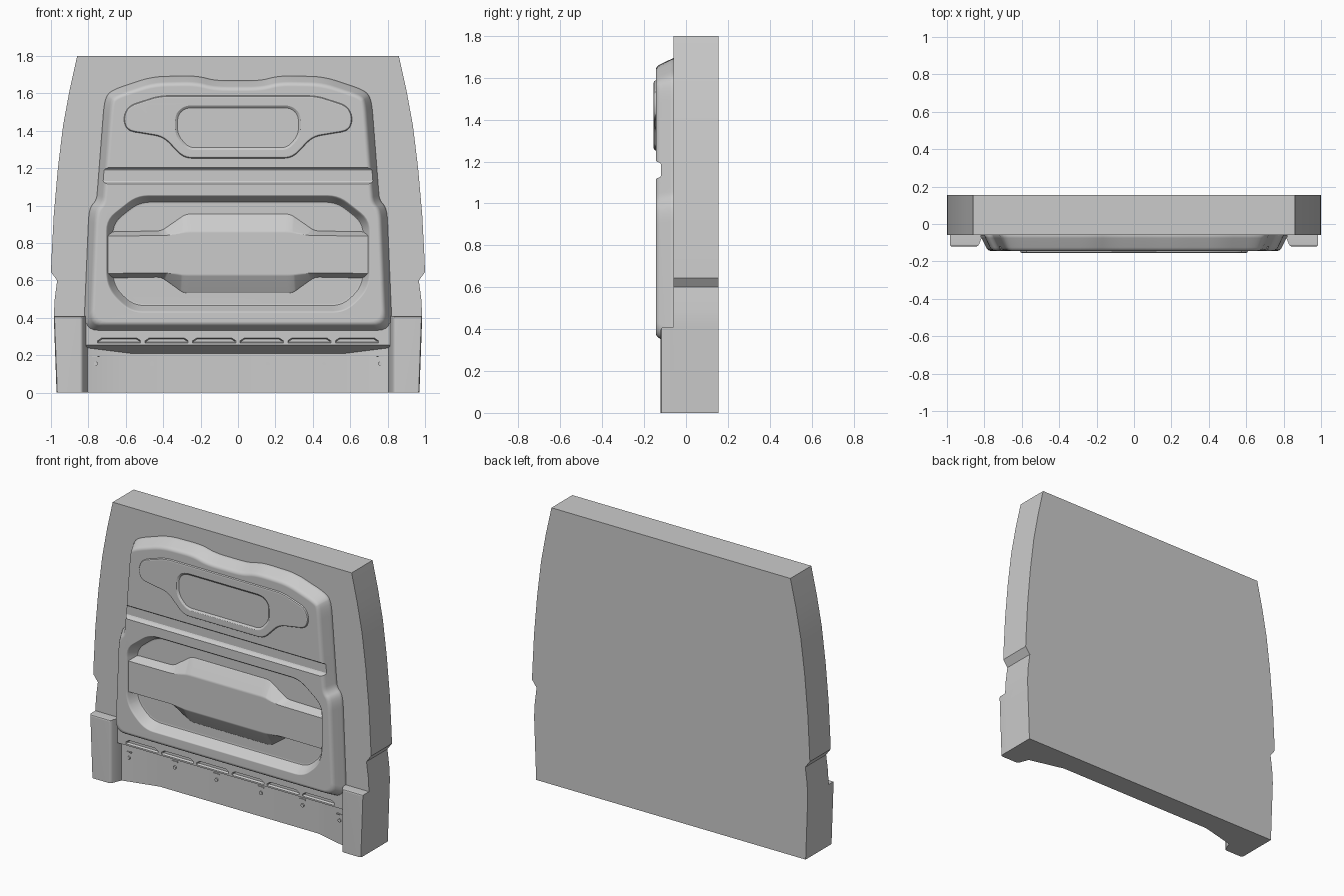
import bpy, bmesh
from mathutils import Vector
from math import radians

if "Cube" in bpy.data.objects:
    bpy.data.objects.remove(bpy.data.objects["Cube"])


def mirrored(half):
    """Right-hand points (top to bottom) -> full symmetric outline."""
    return half + [(-x, z) for x, z in reversed(half)]


def outline(pts, off=0.0, r=0.0, n=5):
    """Inset a clockwise outline by off and round its corners."""
    P = [Vector(p) for p in pts]
    N = len(P)
    q = []
    for i, p in enumerate(P):
        a, b = (p - P[i - 1]).normalized(), (P[(i + 1) % N] - p).normalized()
        n1, n2 = Vector((a.y, -a.x)), Vector((b.y, -b.x))
        q.append(p + (n1 + n2) / max(1 + n1.dot(n2), 0.3) * off)
    if r == 0:
        return q
    res = []
    for i, p in enumerate(q):
        u, v = q[i - 1] - p, q[(i + 1) % N] - p
        a = p + u.normalized() * min(r, u.length * 0.45)
        b = p + v.normalized() * min(r, v.length * 0.45)
        for k in range(n + 1):
            t = k / n
            res.append(a * (1 - t) ** 2 + p * 2 * t * (1 - t) + b * t * t)
    return res


def skin(name, rings):
    """Closed solid through a stack of matching rings of 3D points."""
    bm = bmesh.new()
    R = [[bm.verts.new(p) for p in ring] for ring in rings]
    m = len(R[0])
    for A, B in zip(R, R[1:]):
        for i in range(m):
            j = (i + 1) % m
            bm.faces.new((A[i], A[j], B[j], B[i]))
    bm.faces.new(R[0])
    bm.faces.new(R[-1])
    bmesh.ops.recalc_face_normals(bm, faces=bm.faces[:])
    me = bpy.data.meshes.new(name)
    bm.to_mesh(me)
    bm.free()
    ob = bpy.data.objects.new(name, me)
    bpy.context.collection.objects.link(ob)
    return ob


def loft(name, pts, layers, r=0.0):
    """Press an outline through (inset, y) layers."""
    return skin(name, [[(p.x, y, p.y) for p in outline(pts, o, r)] for o, y in layers])


def cut(ob, cutter):
    bpy.context.view_layer.objects.active = ob
    m = ob.modifiers.new("cut", 'BOOLEAN')
    m.operation, m.solver, m.object = 'DIFFERENCE', 'EXACT', cutter
    bpy.ops.object.modifier_apply(modifier=m.name)
    bpy.data.objects.remove(cutter, do_unlink=True)


# Main wall slab
body = loft("wall_slab", mirrored([
    (.86, 1.8), (.9, 1.62), (.935, 1.43), (.963, 1.2), (.985, .95), (.997, .72),
    (1.0, .645), (.967, .6), (.98, .5), (.985, .41), (.97, 0)]),
    [(0, .155), (0, -.06)])

# Recessed skirt along the bottom, with sloping roof
foot = [(-.81, -.3), (.81, -.3), (.81, -.05), (.57, .01), (-.57, .01), (-.81, -.05)]
cut(body, skin("skirt_cutter", [[(x, y, -.1) for x, y in foot],
                                [(x, y, .215 - .5 * y) for x, y in foot]]))

# Vent strip with six slots
prof = [(-.05, .24), (-.08, .255), (-.08, .37), (-.05, .37)]
strip = skin("vent_strip", [[(x, y, z) for y, z in prof] for x in (-.812, .812)])
for i in range(6):
    c = -.635 + .254 * i
    slot = [(c - .095, .292), (c + .095, .292), (c + .115, .278), (c + .115, .265),
            (c - .115, .265), (c - .115, .278)]
    cut(strip, loft("slot_cutter", slot, [(0, -.2), (0, -.08), (.006, -.066)]))

# Fixing bolts and tabs on the skirt
for x in (-.76, -.46, -.16, .16, .46, .76):
    y = .01 - max(0, abs(x) - .57) * .25
    bpy.ops.mesh.primitive_cylinder_add(vertices=16, radius=.011, depth=.016,
                                        location=(x, y, .155), rotation=(radians(90), 0, 0))
    bpy.context.object.name = "skirt_bolt"
    loft("skirt_tab", [(x - .02, .197), (x + .02, .197), (x + .02, .19), (x - .02, .19)],
         [(0, y + .01), (0, y - .006)])

# Corner pillars
for s in (1, -1):
    def ring(y, inner, d):
        return [(s * inner, y, 0), (s * (.97 - d), y, 0), (s * (.985 - d), y, .41 - d),
                (s * inner, y, .41 - d)]
    skin("corner_pillar", [ring(.05, .805, 0), ring(-.05, .805, 0), ring(-.108, .828, 0),
                           ring(-.117, .835, .004), ring(-.121, .845, .012)])

# Raised panel with rolled edges
panel = loft("raised_panel", mirrored([
    (.12, 1.668), (.22, 1.695), (.46, 1.69), (.685, 1.615), (.715, 1.56), (.752, 1.08),
    (.757, 1.03), (.797, .985), (.825, .325)]),
    [(0, .0), (0, -.062), (.006, -.075), (.03, -.125), (.037, -.136), (.046, -.142), (.056, -.144)],
    r=.07)

# Groove across the panel
cut(panel, loft("groove_cutter", [(-.9, 1.203), (.9, 1.203), (.9, 1.117), (-.9, 1.117)],
                [(-.003, -.3), (-.003, -.146), (.003, -.139), (.01, -.123), (.016, -.119)]))

# Big octagonal recess in the lower half
cut(panel, loft("recess_cutter", mirrored([
    (.54, 1.055), (.705, .925), (.705, .6), (.67, .52), (.57, .43)]),
    [(-.006, -.3), (-.006, -.146), (.002, -.141), (.008, -.134), (.03, -.088), (.036, -.08), (.046, -.077)],
    r=.06))

# Platform crossing the recess, its slopes widening in the middle
base = mirrored([(.28, .955), (.41, .865), (.725, .86), (.725, .612), (.41, .618), (.29, .532)])
top = mirrored([(.27, .855), (.39, .84), (.725, .838), (.725, .638), (.40, .64), (.28, .635)])
A, B = outline(base, 0, .025), outline(top, 0, .025)
skin("recess_platform", [[(*p.lerp(q, t),) and (p.lerp(q, t).x, y, p.lerp(q, t).y)
                          for p, q in zip(A, B)]
                         for t, y in ((0, -.05), (0, -.077), (.08, -.083), (.88, -.127), (1, -.132))])

# Upper boss with its octagonal window recess
boss = loft("upper_boss", mirrored([
    (.42, 1.588), (.585, 1.535), (.615, 1.47), (.595, 1.40), (.40, 1.368), (.29, 1.253)]),
    [(0, -.12), (0, -.146), (.004, -.152), (.012, -.155)], r=.045)
cut(boss, loft("window_cutter", mirrored([
    (.285, 1.535), (.335, 1.49), (.335, 1.375), (.27, 1.298)]),
    [(-.002, -.3), (-.002, -.156), (.004, -.152), (.012, -.1455)], r=.035))

# Smooth shading with crisp edges
for ob in bpy.data.objects:
    bpy.ops.object.select_all(action='DESELECT')
    ob.select_set(True)
    bpy.context.view_layer.objects.active = ob
    bpy.ops.object.shade_smooth_by_angle(angle=radians(32))
    w = ob.modifiers.new("weighted", 'WEIGHTED_NORMAL')
    w.keep_sharp = True
